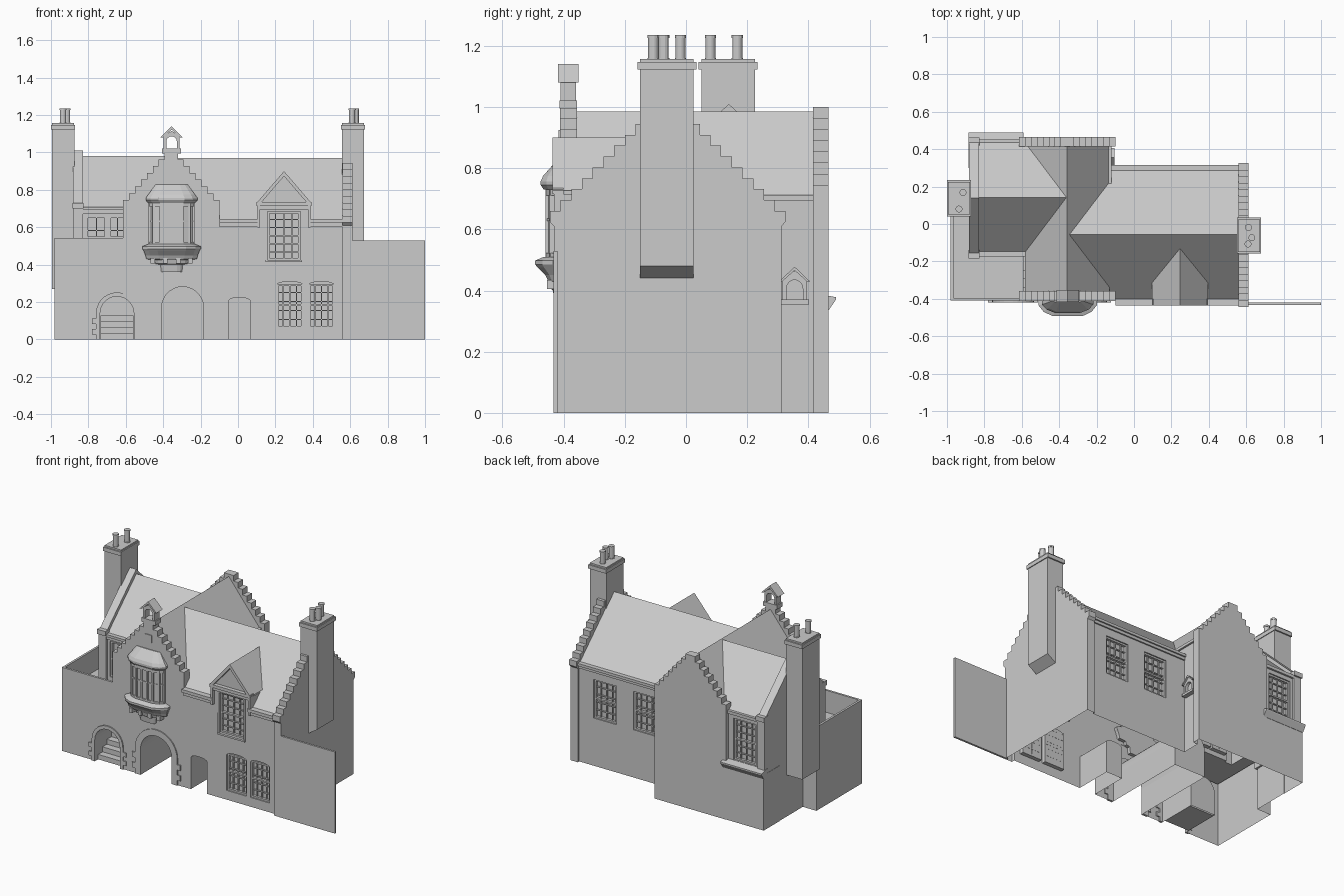
import bpy, bmesh, math
from mathutils import Matrix, Vector

if "Cube" in bpy.data.objects:
    bpy.data.objects.remove(bpy.data.objects["Cube"])


def finish(name, bm):
    bmesh.ops.recalc_face_normals(bm, faces=bm.faces[:])
    me = bpy.data.meshes.new(name)
    bm.to_mesh(me)
    bm.free()
    ob = bpy.data.objects.new(name, me)
    bpy.context.collection.objects.link(ob)
    return ob


def boxes(name, items):
    """One mesh from boxes given as (x0, x1, y0, y1, z0, z1)."""
    bm = bmesh.new()
    for x0, x1, y0, y1, z0, z1 in items:
        m = Matrix.Translation(((x0 + x1) / 2, (y0 + y1) / 2, (z0 + z1) / 2)) @ \
            Matrix.Diagonal((abs(x1 - x0), abs(y1 - y0), abs(z1 - z0), 1))
        bmesh.ops.create_cube(bm, size=1, matrix=m)
    return finish(name, bm)


def prism(name, pts, axis, a, b):
    """Profile extruded along an axis: x takes (y,z), y takes (x,z), z takes (x,y)."""
    put = {'x': lambda p, t: (t, p[0], p[1]), 'y': lambda p, t: (p[0], t, p[1]),
           'z': lambda p, t: (p[0], p[1], t)}[axis]
    bm = bmesh.new()
    lo, hi = [[bm.verts.new(put(p, t)) for p in pts] for t in (a, b)]
    bm.faces.new(lo)
    bm.faces.new(hi)
    for i in range(len(pts)):
        j = (i + 1) % len(pts)
        bm.faces.new((lo[i], lo[j], hi[j], hi[i]))
    return finish(name, bm)


def boolean(ob, other, op):
    m = ob.modifiers.new("cut", 'BOOLEAN')
    m.operation, m.solver, m.object = op, 'EXACT', other
    bpy.context.view_layer.objects.active = ob
    bpy.ops.object.modifier_apply(modifier=m.name)
    bpy.data.objects.remove(other)


def house(c, hw, eave, ridge, base=0):
    return [(c - hw, base), (c - hw, eave), (c, ridge), (c + hw, eave), (c + hw, base)]


def crow(c, hw, top, z0, z1, n, base):
    """Crow-stepped gable outline."""
    left = list(base)
    for i in range(n):
        x = hw - (hw - top) * i / (n - 1)
        z = [z0 + (z1 - z0) * k / (n - 1) for k in (i - 1, i)]
        left += [(x, z[0]), (x, z[1])]
    return [(c - x, z) for x, z in left] + [(c + x, z) for x, z in reversed(left)]


def arch(c, hw, z0, spring, rise, n=14):
    arc = [(c + hw * math.cos(math.pi * i / n), spring + rise * math.sin(math.pi * i / n))
           for i in range(n + 1)]
    return [(c + hw, z0)] + arc + [(c - hw, z0)]


# Main shell: ranges, gables, dormer and courtyard joined together
shell = prism("house_shell", house(-.357, .225, .705, .985), 'y', -.4, .45)
court = boxes("courtyard", [(-.98, -.59, -.41, .06, 0, .543)])
boolean(court, boxes("deck_cut", [(-.966, -.5, -.396, .048, .4, .7)]), 'DIFFERENCE')
front_gable = crow(-.357, .257, .035, .745, 1.0, 8, [(.257, 0)])
for part in (
        prism("east_range", house(-.057, .354, .635, .97), 'x', -.356, .585),
        prism("west_range", house(.142, .298, .70, .98), 'x', -.86, -.358),
        prism("front_gable", front_gable, 'y', -.412, -.357),
        prism("rear_gable", front_gable, 'y', .415, .466),
        prism("east_gable", crow(-.06, .385, .07, .66, .98, 10, [(.372, 0), (.372, .61)]), 'x', .56, .613),
        prism("west_gable", house(.14, .312, .715, 1.01), 'x', -.882, -.83),
        prism("dormer", house(.246, .132, .73, .876, .55), 'y', -.4115, -.12),
        boxes("west_base", [(-.884, -.59, .3, .464, 0, .36)]),
        court):
    boolean(shell, part, 'UNION')

# Openings: two arches, a door passage, windows
ARCHES = [(-.647, .09, .14, -.15), (-.296, .112, .17, .15)]
cuts = [prism("c", arch(c, h, -.05, s, h), 'y', -.5, y) for c, h, s, y in ARCHES]
cuts.append(prism("c", arch(.007, .058, -.05, .205, .02), 'y', -.5, -.17))
# name, centre x, half width, z0, z1, wall y, facing, columns, rows, arched head
WINDOWS = [
    ("ground_window_a", .277, .072, .06, .31, -.411, -1, 4, 5, .02),
    ("ground_window_b", .446, .07, .06, .31, -.411, -1, 4, 5, .02),
    ("dormer_window", .245, .088, .425, .685, -.412, -1, 4, 6, 0),
    ("terrace_window_a", -.757, .055, .43, .66, -.156, -1, 2, 3, 0),
    ("terrace_window_b", -.645, .045, .43, .66, -.156, -1, 2, 3, 0),
    ("rear_window_a", .375, .082, .31, .56, .297, 1, 4, 5, 0),
    ("rear_window_b", .088, .082, .31, .56, .297, 1, 4, 5, 0),
    ("west_rear_window", -.73, .08, .39, .66, .44, 1, 4, 6, 0)]
for n, c, h, z0, z1, y, s, co, ro, rise in WINDOWS:
    out = arch(c, h, z0, z1 - rise, rise, 8) if rise else [(c - h, z0), (c + h, z0), (c + h, z1), (c - h, z1)]
    cuts.append(prism("c", out, 'y', min(y + s * .02, y - s * .025), max(y + s * .02, y - s * .025)))
for c in cuts:
    boolean(shell, c, 'DIFFERENCE')

# Shell is open underneath
bm = bmesh.new()
bm.from_mesh(shell.data)
bmesh.ops.delete(bm, geom=[f for f in bm.faces if all(v.co.z < .001 for v in f.verts)], context='FACES')
bm.to_mesh(shell.data)
bm.free()

# Window frames and glazing bars
for n, c, h, z0, z1, y, s, co, ro, rise in WINDOWS:
    ya, yb, yc = y - s * .026, y - s * .008, y - s * .016
    t = .011
    zt = z1 - rise * .6
    items = [(c - h, c - h + t, ya, yb, z0, zt), (c + h - t, c + h, ya, yb, z0, zt),
             (c - h, c + h, ya, yb, z0, z0 + t), (c - h, c + h, ya, yb, zt - t, zt),
             (c - h, c + h, ya, yb, (z0 + z1) / 2 - .005, (z0 + z1) / 2 + .005)]
    items += [(c - h + 2 * h * i / co - .003, c - h + 2 * h * i / co + .003, ya, yc, z0, zt) for i in range(1, co)]
    items += [(c - h, c + h, ya, yc, z0 + (zt - z0) * i / ro - .003, z0 + (zt - z0) * i / ro + .003) for i in range(1, ro)]
    boxes(n, items)

# Arch surrounds with toothed jamb stones
for k, (c, h, s, y) in enumerate(ARCHES):
    w = .022 if k == 0 else .04
    outer = arch(c, h + w, s, s, h + w)[1:-1]
    inner = arch(c, h, s, s, h)[1:-1]
    prism("arch_ring_%d" % k, outer + inner[::-1], 'y', -.419, -.405)
    rows = 5
    stones = []
    for i in range(rows):
        e = w + (.022 if i % 2 else 0)
        for d in (-1, 1):
            stones.append((c + d * h, c + d * (h + e), -.419, -.405, s * i / rows, s * (i + 1) / rows))
    boxes("jamb_stones_%d" % k, stones)

# Entrance steps
st = [(-.16, 0), (-.385, 0)]
for i in range(4):
    st += [(-.385 + i * .045, .032 * (i + 1)), (-.34 + i * .045, .032 * (i + 1))]
prism("entrance_steps", st + [(-.16, .128)], 'x', -.736, -.558)


# Oriel window as stacked canted rings (half width, depth, z)
def ring(w, d):
    return [(-w, .02), (-w, -d * .3), (-w * .82, -d * .72), (-w * .5, -d), (w * .5, -d), (w * .82, -d * .72), (w, -d * .3), (w, .02)]


def loft(name, levels, cx=-.355, y=-.41):
    bm = bmesh.new()
    rs = [[bm.verts.new((cx + px, y + py, z)) for px, py in ring(w, d)] for w, d, z in levels]
    bm.faces.new(rs[0])
    bm.faces.new(rs[-1])
    for a, b in zip(rs, rs[1:]):
        for i in range(8):
            j = (i + 1) % 8
            bm.faces.new((a[i], a[j], b[j], b[i]))
    return finish(name, bm)


loft("oriel_base", [(.055, .02, .36), (.06, .025, .40), (.085, .03, .405), (.09, .035, .425), (.135, .04, .43),
                    (.14, .05, .45), (.15, .075, .475), (.156, .083, .485), (.156, .083, .498), (.125, .055, .51)])
loft("oriel_glass", [(.113, .042, .505), (.113, .042, .735)])
loft("oriel_sill_rail", [(.12, .05, .505), (.12, .05, .522)])
loft("oriel_transom", [(.117, .047, .628), (.117, .047, .636)])
loft("oriel_head_rail", [(.12, .05, .71), (.12, .05, .735)])
loft("oriel_roof", [(.125, .055, .73), (.138, .065, .745), (.138, .065, .757), (.125, .057, .775), (.085, .008, .83)])
posts = [(x, y) for x, y in ring(.117, .047)[1:7]] + [(-.02, -.047), (.02, -.047)]
boxes("oriel_mullions", [(-.355 + x - .006, -.355 + x + .006, -.41 + y - .003, -.41 + y + .014, .51, .73) for x, y in posts])
boxes("oriel_brackets", [(-.355 + x - .012, -.355 + x + .012, -.455, -.41, .405, .435) for x in (-.1, -.035, .035, .1)])

# Bellcote and plaque on the front gable
bell = arch(-.355, .028, 1.02, 1.06, .026, 8)
prism("bellcote_frame", [(-.313, 1.02), (-.313, 1.09), (-.355, 1.115), (-.397, 1.09), (-.397, 1.02)] + bell[::-1], 'y', -.41, -.36)
boxes("bellcote_base", [(-.405, -.305, -.414, -.356, .995, 1.022)])
prism("bellcote_roof", [(-.415, 1.08), (-.355, 1.14), (-.295, 1.08), (-.308, 1.08), (-.355, 1.122), (-.402, 1.08)], 'y', -.418, -.352)
boxes("gable_plaque", [(-.38, -.33, -.417, -.405, .875, .925)])

# Dormer pediment
prism("dormer_roof", [(.097, .727), (.246, .9), (.395, .727), (.372, .727), (.246, .873), (.12, .727)], 'y', -.437, -.1)
boxes("dormer_cornice", [(.1, .392, -.437, -.40, .715, .735), (.108, .384, -.427, -.40, .695, .715),
                         (.104, .118, -.432, -.3, .6, .715), (.374, .388, -.432, -.3, .6, .715)])
boxes("dormer_surround", [(.147, .157, -.418, -.4, .415, .695), (.333, .343, -.418, -.4, .415, .695),
                          (.147, .343, -.418, -.4, .685, .697), (.147, .343, -.422, -.4, .413, .425)])

# Eaves cornices
boxes("front_cornice", [b for x0, x1 in ((-.1, .118), (.374, .562)) for b in
                        ((x0, x1, -.437, -.39, .625, .645), (x0, x1, -.424, -.39, .602, .625))])
boxes("rear_cornice", [(-.13, .562, .28, .315, .628, .645), (-.13, .562, .28, .306, .61, .628)])
boxes("west_cornice", [(-.835, -.58, -.175, -.14, .692, .708), (-.835, -.58, -.166, -.14, .672, .692),
                       (-.885, -.825, -.185, -.14, .70, .73), (-.885, -.825, .42, .462, .70, .73),
                       (-.835, -.6, .42, .452, .685, .705)])
boxes("wing_eaves", [(-.14, -.12, .2, .42, .695, .712), (-.59, -.57, .38, .42, .695, .712)])

# Sloping ledge under the rear west window
prism("rear_ledge", [(.43, .335), (.466, .335), (.49, .37), (.49, .378), (.43, .39)], 'x', -.886, -.59)

# Small hooded niche on the wing side
niche = arch(.355, .027, .37, .405, .03, 8)
prism("niche_frame", [(.395, .37), (.395, .435), (.355, .465), (.315, .435), (.315, .37)] + niche[::-1], 'x', -.14, -.113)
prism("niche_hood", [(.305, .43), (.355, .478), (.405, .43), (.395, .43), (.355, .466), (.315, .43)], 'x', -.14, -.104)
boxes("niche_sill", [(-.14, -.104, .308, .402, .355, .37)])

# Screen wall and parapet coping
boxes("screen_wall", [(.6, 1.0, -.433, -.42, 0, .53)])


# Chimneys with cap and pots
def chimney(name, profile, x0, x1, y0, y1, pots):
    prism(name + "_stack", profile, 'y', y0, y1)
    e = .009
    boxes(name + "_cap", [(x0 - e * .6, x1 + e * .6, y0 - e, y1 + e, 1.122, 1.147), (x0, x1, y0, y1, 1.147, 1.157)])
    bm = bmesh.new()
    for x, y in pots:
        for r, z0, z1 in ((.0165, 1.15, 1.235), (.0185, 1.15, 1.16), (.0185, 1.226, 1.236)):
            bmesh.ops.create_cone(bm, cap_ends=True, segments=14, radius1=r, radius2=r, depth=z1 - z0,
                                  matrix=Matrix.Translation((x, y, (z0 + z1) / 2)))
    finish(name + "_pots", bm)


chimney("east_chimney", [(.6, .44), (.612, .44), (.674, .48), (.674, 1.125), (.556, 1.125), (.556, .85), (.6, .85)],
        .556, .674, -.15, .025, [(.61, -.107), (.63, -.073), (.612, -.018)])
chimney("west_chimney", [(-.87, .27), (-.994, .27), (-.994, 1.125), (-.875, 1.125), (-.875, .85)],
        -.994, -.876, .05, .225, [(-.914, .168), (-.936, .08)])
